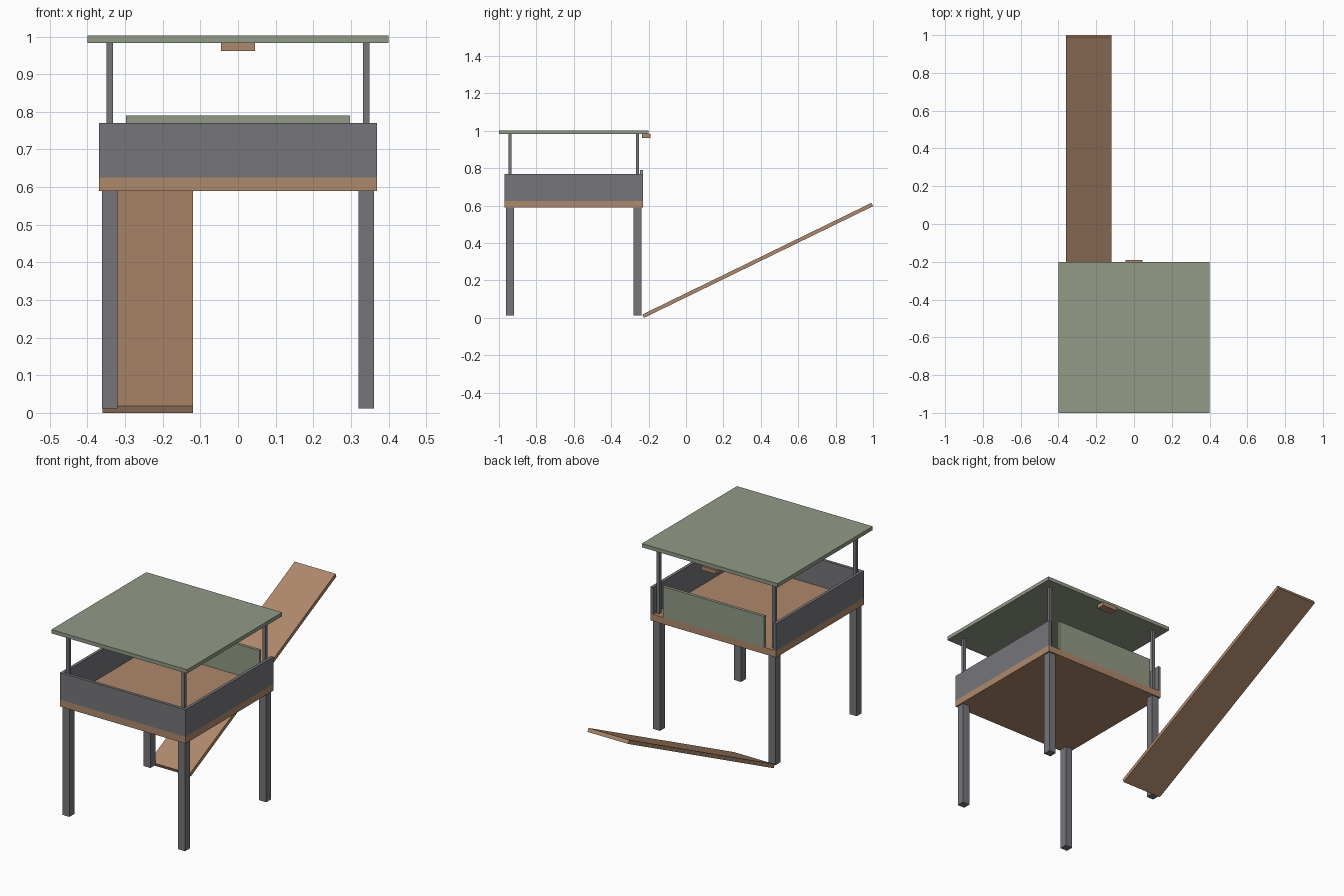
import bpy
import math
from mathutils import Matrix, Vector

cube = bpy.data.objects.get("Cube")
if cube:
    bpy.data.objects.remove(cube, do_unlink=True)


def make_material(name, rgb):
    mat = bpy.data.materials.new(name)
    mat.use_nodes = True
    mat.diffuse_color = (*rgb, 1)
    mat.node_tree.nodes["Principled BSDF"].inputs["Base Color"].default_value = (*rgb, 1)
    return mat


wood = make_material("tan wood", (0.43, 0.25, 0.15))
green = make_material("sage green", (0.29, 0.325, 0.245))
grey = make_material("slate grey", (0.182, 0.18, 0.198))


def box(name, mat, x, y, z):
    """Box spanning the given (low, high) ranges."""
    spans = (x, y, z)
    bpy.ops.mesh.primitive_cube_add(size=1)
    obj = bpy.context.object
    obj.name = name
    centre = Vector([(a + b) / 2 for a, b in spans])
    size = Vector([b - a for a, b in spans])
    obj.data.transform(Matrix.Diagonal((*size, 1)))
    obj.location = centre
    obj.data.materials.append(mat)
    return obj


MID_Y = -0.6             # centre of the tower
HALF = 0.37              # half width of the deck
DECK_LOW, DECK_TOP, WALL_TOP = 0.59, 0.626, 0.77
ROOF_LOW, ROOF_TOP = 0.983, 1.003
BACK, FRONT = MID_Y + HALF, MID_Y - HALF
WALL = 0.016

# Deck and roof
box("deck", wood, (-HALF, HALF), (FRONT, BACK), (DECK_LOW, DECK_TOP))
box("roof", green, (-0.4, 0.4), (-1, -0.2), (ROOF_LOW, ROOF_TOP))

# Legs and thin roof posts at the four corners
for sx, side in ((-1, "right"), (1, "left")):
    for sy, end in ((-1, "front"), (1, "back")):
        for part, r, low, high in (("leg", 0.021, 0.012, DECK_LOW),
                                   ("post", 0.0085, DECK_TOP, ROOF_LOW)):
            cx, cy = sx * 0.341, MID_Y + sy * 0.341
            box(f"{end}_{side}_{part}", grey, (cx - r, cx + r), (cy - r, cy + r), (low, high))

    # Side walls
    inner, outer = sx * (HALF - WALL), sx * HALF
    box(f"{side}_wall", grey, (min(inner, outer), max(inner, outer)),
        (FRONT, BACK), (DECK_TOP, WALL_TOP))

# Front wall and rear board
box("front_wall", grey, (WALL - HALF, HALF - WALL), (FRONT, FRONT + WALL), (DECK_TOP, WALL_TOP))
box("rear_board", green, (-0.298, 0.298), (BACK - WALL, BACK), (DECK_TOP, 0.79))

# Small block under the back edge of the roof
box("roof_block", wood, (-0.045, 0.045), (-0.235, -0.19), (0.962, ROOF_LOW))

# Sloping ramp, from its low corner on the ground up to the back
rise, run = 0.597, 1.225
ramp = box("ramp", wood, (-0.12, 0.12), (0, math.hypot(rise, run)), (0, 0.02))
ramp.data.transform(Matrix.Translation(ramp.location))
ramp.location = (-0.24, -0.225, 0)
ramp.rotation_euler.x = math.atan2(rise, run)
